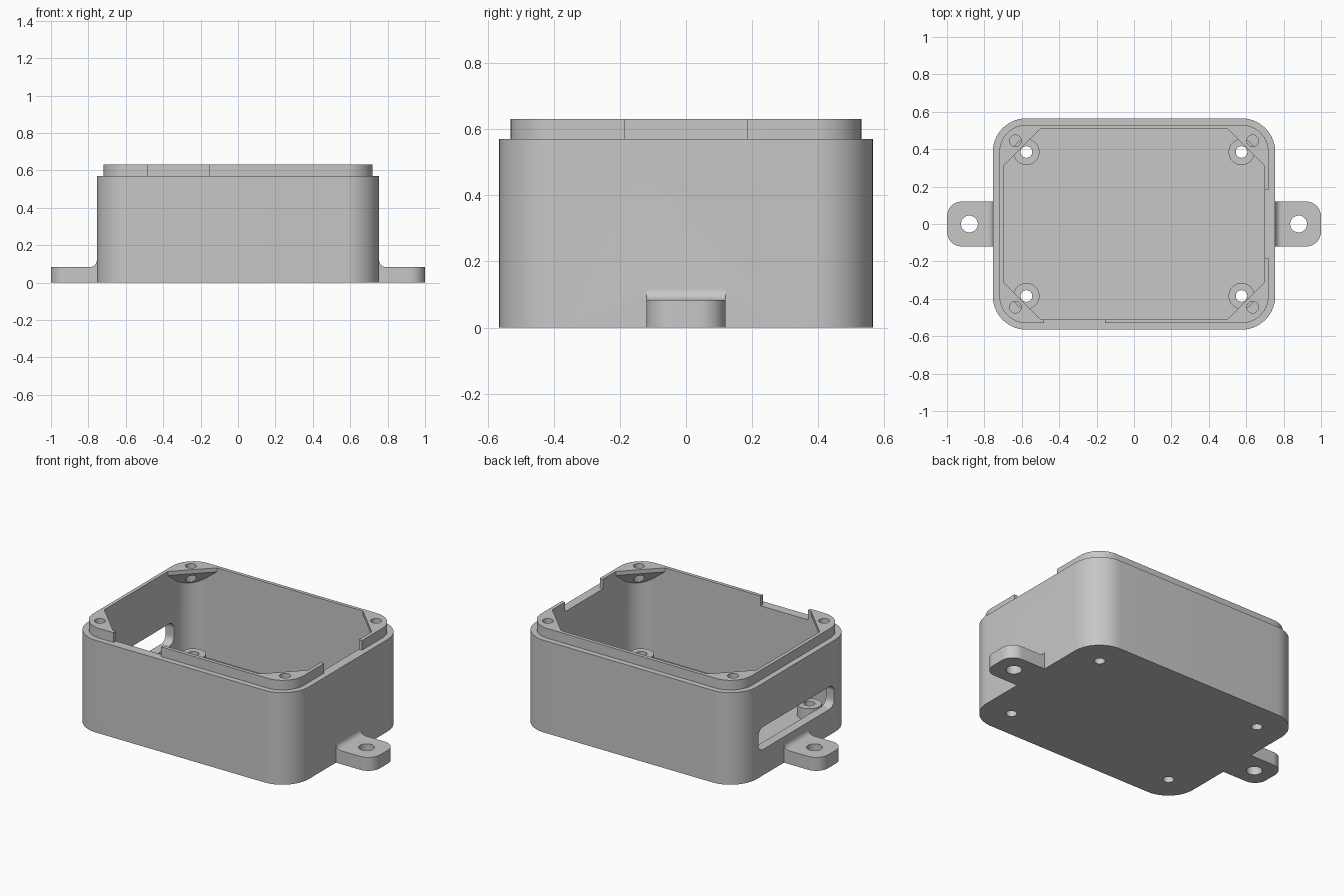
import bpy, bmesh, math
from mathutils import Matrix, Vector

if "Cube" in bpy.data.objects:
    bpy.data.objects.remove(bpy.data.objects["Cube"])

grey = bpy.data.materials.new("plain_grey")
grey.diffuse_color = (0.57, 0.57, 0.57, 1)
grey.use_nodes = True
grey.node_tree.nodes["Principled BSDF"].inputs["Base Color"].default_value = grey.diffuse_color


def prism(name, pts, z0, z1, matrix=None):
    """Extrude a closed outline from z0 to z1."""
    bm = bmesh.new()
    low = [bm.verts.new((x, y, z0)) for x, y in pts]
    high = [bm.verts.new((x, y, z1)) for x, y in pts]
    bm.faces.new(low[::-1])
    bm.faces.new(high)
    n = len(pts)
    for i in range(n):
        j = (i + 1) % n
        bm.faces.new((low[i], low[j], high[j], high[i]))
    if matrix:
        bm.transform(matrix)
    bmesh.ops.recalc_face_normals(bm, faces=bm.faces)
    mesh = bpy.data.meshes.new(name)
    bm.to_mesh(mesh)
    bm.free()
    mesh.materials.append(grey)
    obj = bpy.data.objects.new(name, mesh)
    bpy.context.collection.objects.link(obj)
    return obj


def arc(cx, cy, r, a0, a1, n=14):
    return [(cx + r * math.cos(math.radians(a0 + (a1 - a0) * i / n)),
             cy + r * math.sin(math.radians(a0 + (a1 - a0) * i / n))) for i in range(n + 1)]


def rounded(hx, hy, r):
    pts = []
    for k, (sx, sy) in enumerate(((1, 1), (-1, 1), (-1, -1), (1, -1))):
        pts += arc(sx * (hx - r), sy * (hy - r), r, 90 * k, 90 * k + 90)
    return pts


def box(x0, x1, y0, y1):
    return [(x0, y0), (x1, y0), (x1, y1), (x0, y1)]


def cylinder(name, x, y, r, z0, z1):
    return prism(name, arc(x, y, r, 0, 360, 32)[:-1], z0, z1)


def combine(target, tool, operation):
    mod = target.modifiers.new("cut", 'BOOLEAN')
    mod.operation, mod.solver, mod.object = operation, 'EXACT', tool
    bpy.ops.object.select_all(action='DESELECT')
    bpy.context.view_layer.objects.active = target
    target.select_set(True)
    bpy.ops.object.modifier_apply(modifier=mod.name)
    bpy.data.objects.remove(tool)


WALL, LIP, TOP, FLOOR = 0.755, 0.57, 0.63, 0.055
CORNERS = [(sx, sy) for sx in (1, -1) for sy in (1, -1)]

# Outer shell with a stepped lip
shell = prism("enclosure", rounded(WALL, 0.565, 0.18), 0, LIP)
combine(shell, prism("lip", rounded(0.72, 0.53, 0.145), 0.4, TOP), 'UNION')

# Cavity, leaving tapered screw gussets in the top corners
cavity = prism("cavity", rounded(0.698, 0.508, 0.123), FLOOR, 0.75)
for sx, sy in CORNERS:
    n = Vector((sx, sy, 0)).normalized()
    t = n.cross(Vector((0, 0, 1)))
    m = Matrix((n, (0, 0, 1), t)).transposed().to_4x4()
    m.translation = (sx * 0.599, sy * 0.409, 0)
    combine(cavity, prism("gusset", [(0, 0.605), (0.3, 0.275), (0.3, TOP), (0, TOP)], -0.3, 0.3, m),
            'DIFFERENCE')
combine(shell, cavity, 'DIFFERENCE')

# Lip notches on the front and right
combine(shell, prism("front_notch", box(-0.48, -0.155, -0.6, -0.45), LIP, 0.7), 'DIFFERENCE')
combine(shell, prism("right_notch", box(0.64, 0.8, -0.185, 0.185), LIP, 0.7), 'DIFFERENCE')

# Rounded slot through the left wall
slot_matrix = Matrix(((0, 0, 1, 0), (1, 0, 0, 0), (0, 1, 0, 0.23), (0, 0, 0, 1)))
combine(shell, prism("slot", rounded(0.37, 0.07, 0.045), -0.85, -0.6, slot_matrix), 'DIFFERENCE')

# Floor standoffs with through holes, and screw holes in the gussets
for sx, sy in CORNERS:
    x, y = sx * 0.575, sy * 0.385
    combine(shell, cylinder("standoff", x, y, 0.07, 0.02, 0.125), 'UNION')
    combine(shell, cylinder("floor_hole", x, y, 0.031, -0.1, 0.2), 'DIFFERENCE')
    combine(shell, cylinder("screw_hole", sx * 0.634, sy * 0.445, 0.031, 0.35, 0.7), 'DIFFERENCE')

# Mounting tabs with a fillet against the wall
for s in (1, -1):
    plan = [(0.73, -0.12)] + arc(0.92, -0.04, 0.08, -90, 0) + arc(0.92, 0.04, 0.08, 0, 90) + [(0.73, 0.12)]
    combine(shell, prism("tab", [(s * x, y) for x, y in plan], 0, 0.083), 'UNION')
    profile = [(0.73, 0.05), (0.79, 0.05)] + arc(0.79, 0.118, 0.035, -90, -180, 8) + [(0.73, 0.118)]
    m = Matrix(((s, 0, 0, 0), (0, 0, 1, 0), (0, 1, 0, 0), (0, 0, 0, 1)))
    combine(shell, prism("tab_fillet", profile, -0.12, 0.12, m), 'UNION')
    combine(shell, cylinder("tab_hole", s * 0.88, 0, 0.045, -0.1, 0.2), 'DIFFERENCE')

bpy.ops.object.shade_smooth_by_angle(angle=math.radians(30))
